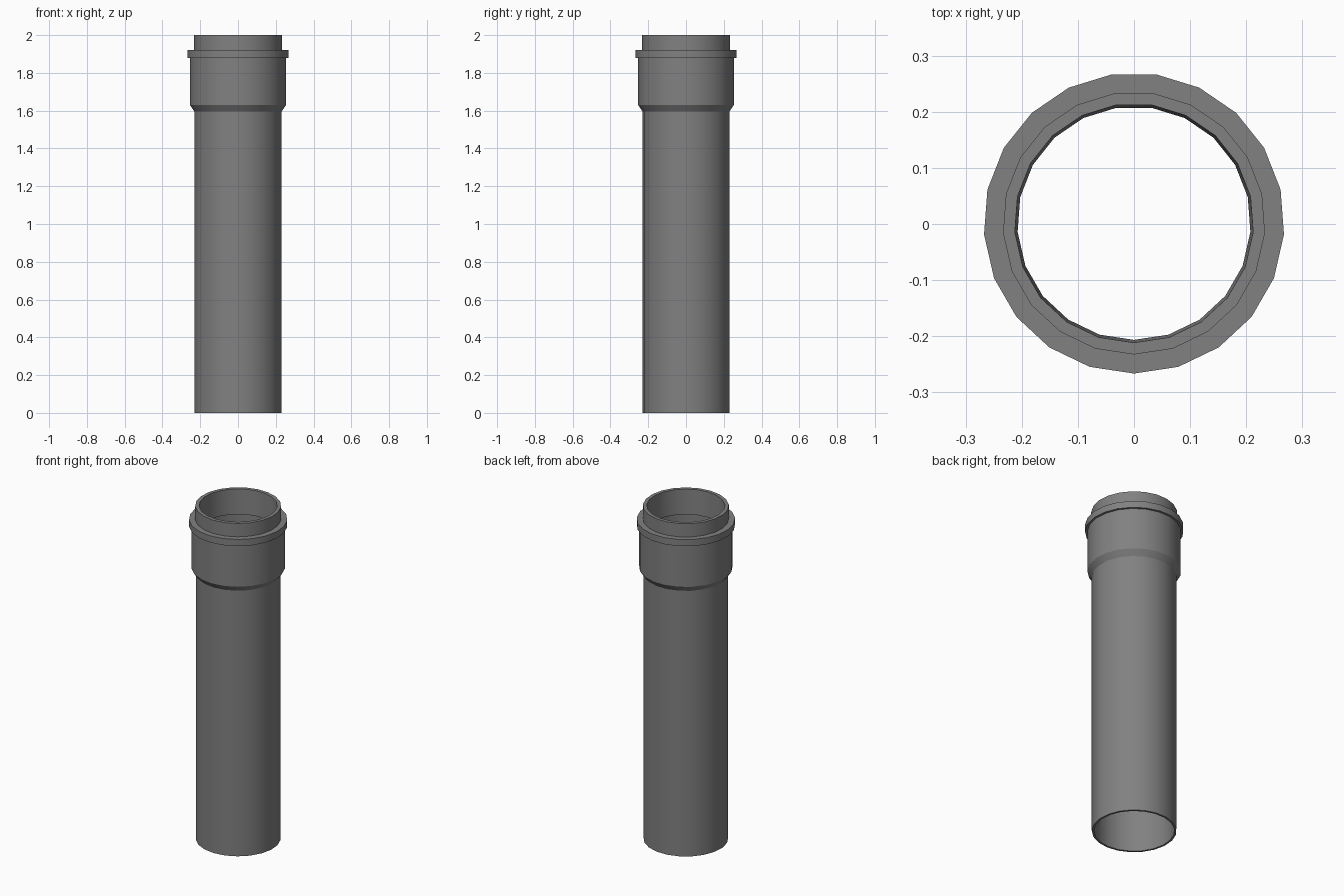
import bpy, bmesh, math

if "Cube" in bpy.data.objects:
    bpy.data.objects.remove(bpy.data.objects["Cube"])

SIDES = 21

# Dark grey plastic
dark_grey = bpy.data.materials.new("dark_grey")
dark_grey.diffuse_color = (0.22, 0.22, 0.22, 1)
dark_grey.use_nodes = True
dark_grey.node_tree.nodes["Principled BSDF"].inputs["Base Color"].default_value = dark_grey.diffuse_color


def lathe(name, profile):
    """Revolve a closed (radius, height) profile around z."""
    bm = bmesh.new()
    rings = []
    for i in range(SIDES):
        a = -math.pi / 2 + 2 * math.pi * i / SIDES
        rings.append([bm.verts.new((r * math.cos(a), r * math.sin(a) + 0.0015, z))
                      for r, z in profile])
    n = len(profile)
    for i in range(SIDES):
        p, q = rings[i], rings[(i + 1) % SIDES]
        for j in range(n):
            k = (j + 1) % n
            bm.faces.new((p[j], q[j], q[k], p[k]))
    bmesh.ops.recalc_face_normals(bm, faces=bm.faces)
    mesh = bpy.data.meshes.new(name)
    bm.to_mesh(mesh)
    bm.free()
    mesh.materials.append(dark_grey)
    obj = bpy.data.objects.new(name, mesh)
    bpy.context.collection.objects.link(obj)
    bpy.ops.object.select_all(action='DESELECT')
    obj.select_set(True)
    bpy.context.view_layer.objects.active = obj
    bpy.ops.object.shade_smooth_by_angle(angle=math.radians(30))
    return obj


# Hollow pipe with socket collar, raised ring and top lip
lathe("socket_pipe", [
    # outside, bottom to top: tube, shoulder, collar, ring, lip
    (0.231, 0.0), (0.231, 1.595), (0.255, 1.63), (0.255, 1.88),
    (0.268, 1.88), (0.268, 1.92), (0.234, 1.92), (0.234, 2.0),
    # inside, top to bottom: tapered lip bore, step out, thin-walled tube bore
    (0.213, 2.0), (0.208, 1.85), (0.219, 1.85), (0.219, 0.0),
])
